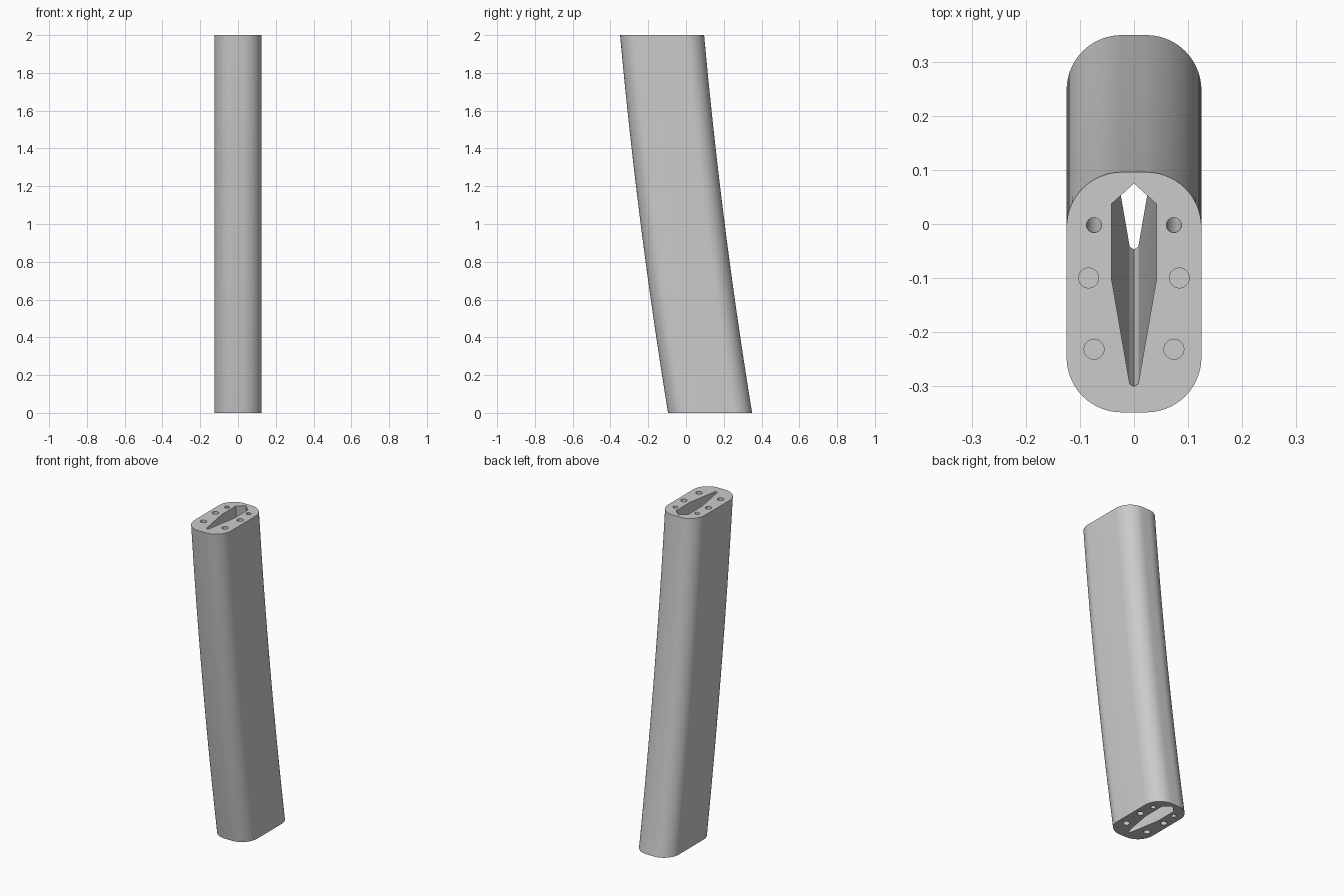
import bpy, bmesh
from math import cos, sin, pi, radians

cube = bpy.data.objects.get("Cube")
if cube:
    bpy.data.objects.remove(cube, do_unlink=True)

HEIGHT = 2.0
STEPS = 28


def drift(z):
    """Y offset of the cross-section at a height, relative to the top."""
    t = z / HEIGHT
    return 0.254 * (1 - t) - 0.072 * t * (1 - t)


def circle(x, y, r, n=24):
    return [(x + r * cos(2 * pi * i / n), y + r * sin(2 * pi * i / n)) for i in range(n)]


def rounded_box(half_x, y0, y1, r, n=14):
    corners = [(half_x - r, y1 - r), (r - half_x, y1 - r),
               (r - half_x, y0 + r), (half_x - r, y0 + r)]
    return [(cx + r * cos(pi / 2 * (k + i / n)), cy + r * sin(pi / 2 * (k + i / n)))
            for k, (cx, cy) in enumerate(corners) for i in range(n + 1)]


bm = bmesh.new()


def ring(profile, z, shift):
    return [bm.verts.new((x, y + shift, z)) for x, y in profile]


def loft(rings):
    for a, b in zip(rings, rings[1:]):
        for i in range(len(a)):
            j = (i + 1) % len(a)
            bm.faces.new((a[i], a[j], b[j], b[i]))


def rim(verts):
    return [bm.edges.get((verts[i - 1], verts[i])) for i in range(len(verts))]


top_edges, bottom_edges = [], []


def sweep(profile):
    rings = [ring(profile, z, drift(z))
             for z in (HEIGHT * i / STEPS for i in range(STEPS + 1))]
    loft(rings)
    bottom_edges.extend(rim(rings[0]))
    top_edges.extend(rim(rings[-1]))


def blind_hole(profile, z, depth, edges):
    rings = [ring(profile, z, drift(z)), ring(profile, z + depth, drift(z))]
    loft(rings)
    bm.faces.new(rings[1])
    edges.extend(rim(rings[0]))


# Outer shell
sweep(rounded_box(0.125, -0.349, 0.096, 0.102))

# Blade-shaped slot through the whole length
half = [(0.008, -0.296), (0.042, -0.1), (0.042, 0.037)]
sweep([(0, -0.301)] + half + [(0, 0.075)] + [(-x, y) for x, y in reversed(half)])

# Narrow through holes and wider blind holes, on both sides
for side in (-1, 1):
    sweep(circle(side * 0.074, -0.002, 0.014))
    for x, y in ((0.084, -0.1), (0.074, -0.232)):
        hole = circle(side * x, y, 0.0185)
        blind_hole(hole, HEIGHT, -0.1, top_edges)
        blind_hole(hole, 0, 0.1, bottom_edges)

# End faces around the openings
for edges, nz in ((top_edges, 1), (bottom_edges, -1)):
    bmesh.ops.triangle_fill(bm, use_beauty=True, edges=edges, normal=(0, 0, nz))
bmesh.ops.recalc_face_normals(bm, faces=bm.faces)

mesh = bpy.data.meshes.new("curved_handle")
bm.to_mesh(mesh)
bm.free()
handle = bpy.data.objects.new("curved_handle", mesh)
bpy.context.collection.objects.link(handle)

# Plain grey material
grey = bpy.data.materials.new("plain_grey")
grey.use_nodes = True
color = (0.6, 0.6, 0.6, 1)
grey.diffuse_color = color
grey.node_tree.nodes["Principled BSDF"].inputs["Base Color"].default_value = color
mesh.materials.append(grey)

bpy.ops.object.select_all(action='DESELECT')
handle.select_set(True)
bpy.context.view_layer.objects.active = handle
bpy.ops.object.shade_smooth_by_angle(angle=radians(25))
